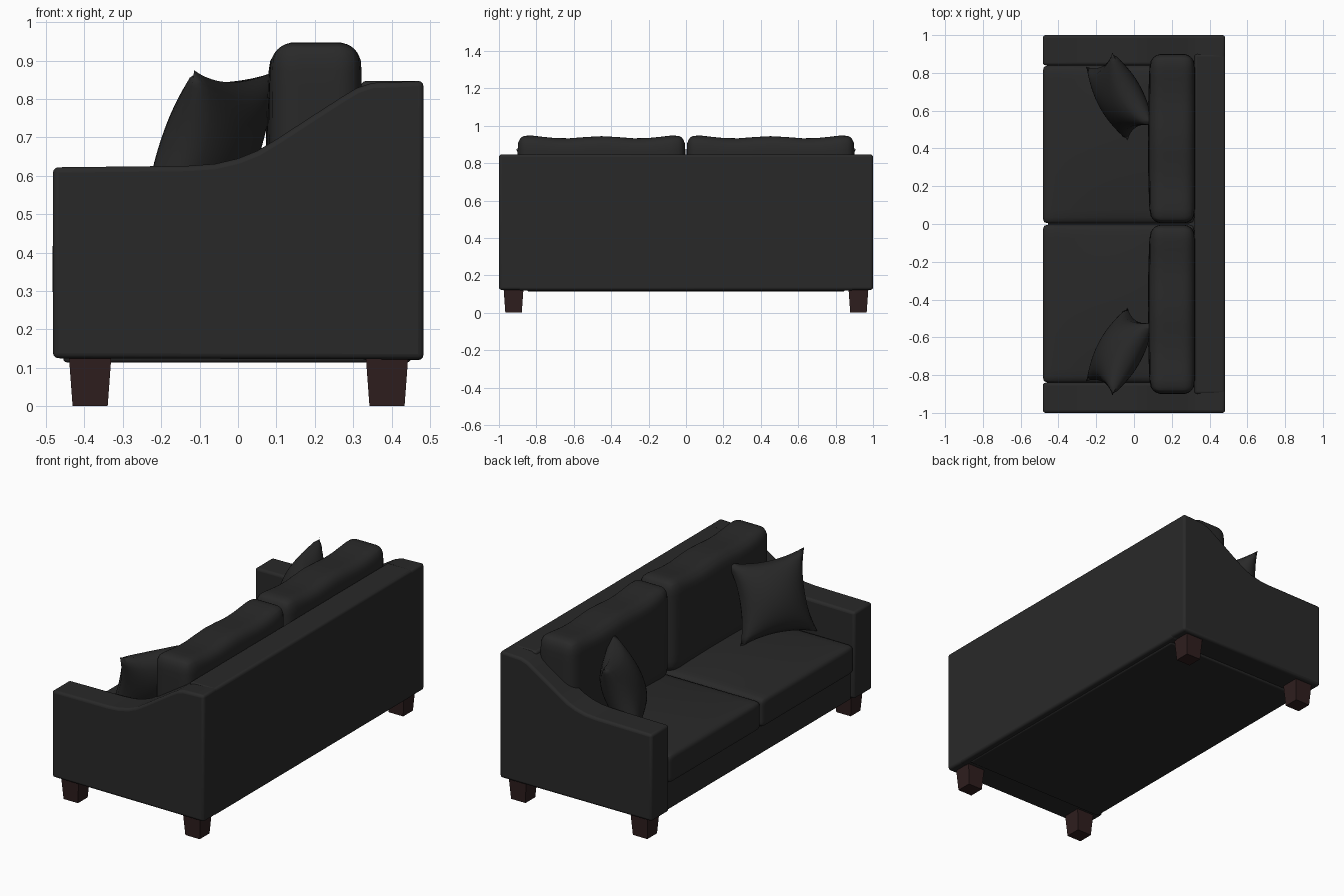
import bpy, bmesh, math
from mathutils import Vector, Matrix

if "Cube" in bpy.data.objects:
    bpy.data.objects.remove(bpy.data.objects["Cube"])


def material(name, rgb):
    m = bpy.data.materials.new(name)
    m.diffuse_color = (*rgb, 1)
    m.use_nodes = True
    m.node_tree.nodes["Principled BSDF"].inputs["Base Color"].default_value = m.diffuse_color
    return m


fabric = material("charcoal fabric", (0.022, 0.022, 0.022))
wood = material("dark wood", (0.028, 0.013, 0.013))


def finish(bm, name, mat, bevel=0, angle=40):
    bmesh.ops.recalc_face_normals(bm, faces=bm.faces[:])
    me = bpy.data.meshes.new(name)
    bm.to_mesh(me)
    bm.free()
    me.materials.append(mat)
    ob = bpy.data.objects.new(name, me)
    bpy.context.collection.objects.link(ob)
    if bevel:
        mod = ob.modifiers.new("soft edges", 'BEVEL')
        mod.width, mod.segments, mod.limit_method = bevel, 3, 'ANGLE'
    bpy.ops.object.select_all(action='DESELECT')
    ob.select_set(True)
    bpy.context.view_layer.objects.active = ob
    bpy.ops.object.shade_smooth_by_angle(angle=math.radians(angle))
    return ob


def box(name, lo, hi, mat, bevel=0, taper=1.0):
    bm = bmesh.new()
    bmesh.ops.create_cube(bm, size=2)
    c, h = (Vector(lo) + Vector(hi)) / 2, (Vector(hi) - Vector(lo)) / 2
    for v in bm.verts:
        t = taper if v.co.z < 0 else 1
        v.co = c + Vector((v.co.x * h.x * t, v.co.y * h.y * t, v.co.z * h.z))
    return finish(bm, name, mat, bevel)


def cushion(name, lo, hi, r, shape):
    """Rounded box with dense edges; shape(p, n) puffs it, n being in -1..1."""
    bm = bmesh.new()
    bmesh.ops.create_cube(bm, size=2)
    bmesh.ops.subdivide_edges(bm, edges=bm.edges[:], cuts=15, use_grid_fill=True)
    c, h = (Vector(lo) + Vector(hi)) / 2, (Vector(hi) - Vector(lo)) / 2
    for v in bm.verts:
        n = Vector([math.sin(a * math.pi / 2) for a in v.co])
        p = Vector([a * b for a, b in zip(n, h)])
        q = Vector([max(-b + r, min(b - r, a)) for a, b in zip(p, h)])
        d = p - q
        if d.length > 1e-6:
            p = q + d.normalized() * r
        v.co = c + shape(p, n)
    return finish(bm, name, fabric, angle=60)


def puff_seat(p, n):
    if n.z > 0:
        p.z += 0.025 * (1 - n.x ** 2) * (1 - n.y ** 2) * n.z
    return p


def puff_back(p, n):
    # wavy top edge with raised ends, softly puffed front
    if n.z > 0:
        p.z += n.z * (0.006 * math.cos(n.y * 7) + 0.012 * (n.y ** 6) - 0.003)
    if n.x < 0:
        p.x += 0.012 * n.x * (1 - n.y ** 2) * (1 - n.z ** 2)
    return p


def throw_pillow(name, s):
    bm = bmesh.new()
    for side in (1, -1):
        g = bmesh.ops.create_grid(bm, x_segments=20, y_segments=20, size=1)
        for v in g["verts"]:
            u, w = v.co.x, v.co.y
            t = max(0, (1 - u * u) * (1 - w * w)) ** 0.5
            # pinched corners, bowed-in sides, plump middle
            v.co = Vector((0.222 * u * (1 - 0.17 * (1 - w * w)),
                           0.222 * w * (1 - 0.15 * (1 - u * u)), side * 0.108 * t))
    bmesh.ops.remove_doubles(bm, verts=bm.verts[:], dist=1e-4)
    across = Vector((0.2, -0.36 * s, 0)).normalized()
    back = Vector((0.87, 0.49 * s, 0)).normalized()
    up = (Vector((0, 0, 0.42)) + back * 0.16).normalized()
    rot = Matrix((across, up, across.cross(up))).transposed()
    for v in bm.verts:
        v.co = rot @ v.co + Vector((-0.075, 0.675 * s, 0.667))
    finish(bm, name, fabric, angle=80)


# sloping arm outline in x-z, running through to the rear face
ARM = [(-0.482, 0.125), (-0.482, 0.622), (-0.13, 0.626), (-0.06, 0.631), (0.0, 0.645),
       (0.05, 0.665), (0.10, 0.695), (0.20, 0.76), (0.27, 0.805), (0.31, 0.829),
       (0.35, 0.842), (0.483, 0.847), (0.483, 0.122)]

for s, side in ((1, "left"), (-1, "right")):
    bm = bmesh.new()
    f = bm.faces.new([bm.verts.new((x, s * 0.84, z)) for x, z in ARM])
    ext = bmesh.ops.extrude_face_region(bm, geom=[f])
    bmesh.ops.translate(bm, vec=(0, s * 0.16, 0),
                        verts=[g for g in ext["geom"] if isinstance(g, bmesh.types.BMVert)])
    finish(bm, side + "_arm", fabric, 0.014)

    y0, y1 = sorted((s * 0.003, s * 0.84))
    cushion(side + "_seat_cushion", (-0.483, y0, 0.275), (0.32, y1, 0.44), 0.028, puff_seat)
    y0, y1 = sorted((s * 0.004, s * 0.9))
    cushion(side + "_back_cushion", (0.085, y0, 0.42), (0.322, y1, 0.941), 0.062, puff_back)
    throw_pillow(side + "_throw_pillow", s)

    # tapered legs
    for x, end in ((-0.385, "front"), (0.388, "rear")):
        box(f"{end}_{side}_leg", (x - 0.055, s * 0.922 - 0.053, 0),
            (x + 0.055, s * 0.922 + 0.053, 0.127), wood, taper=0.83)

# frame
box("seat_base", (-0.455, -0.85, 0.114), (0.45, 0.85, 0.285), fabric, 0.01)
box("backrest", (0.32, -0.9, 0.12), (0.483, 0.9, 0.847), fabric, 0.014)
